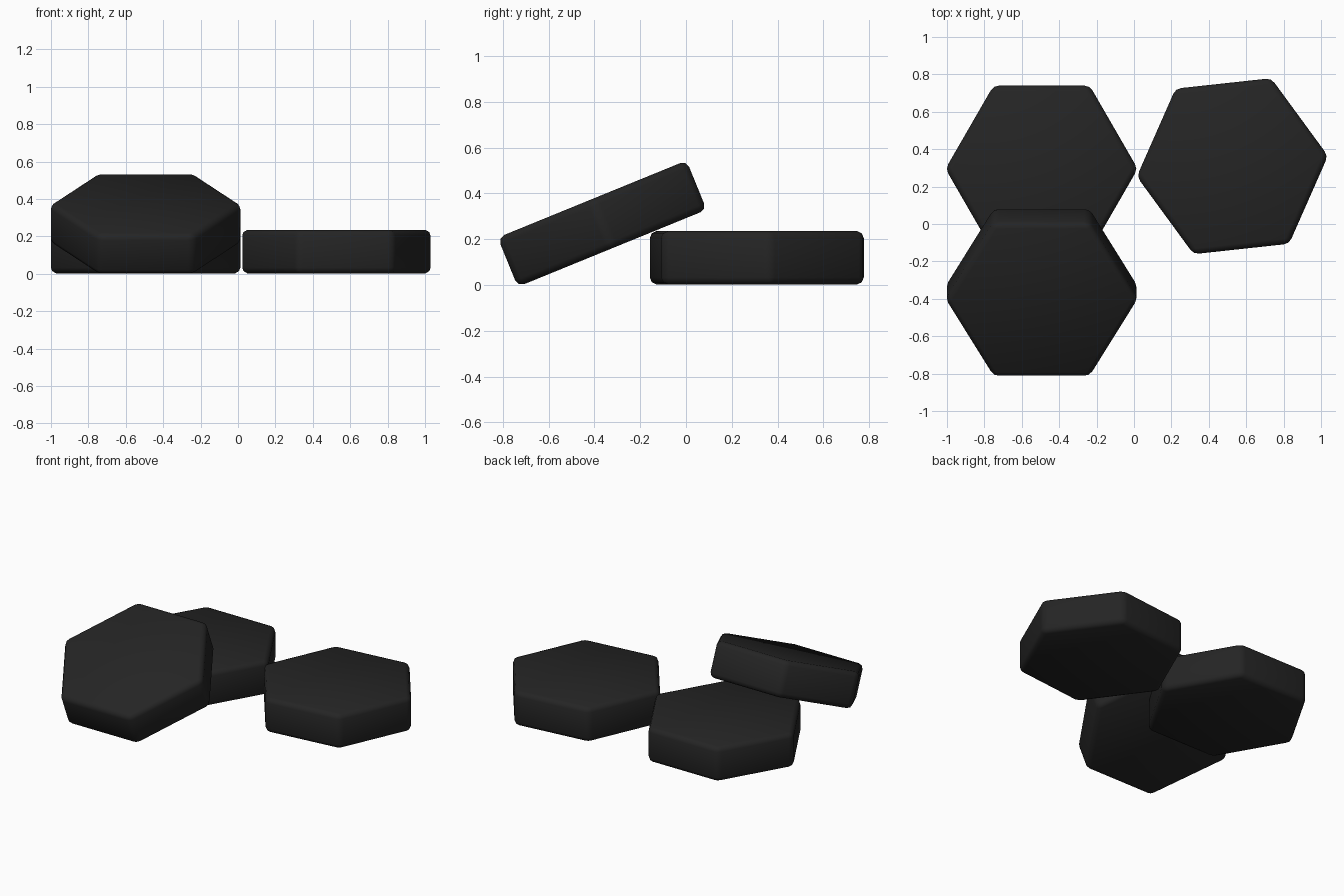
import bpy
import bmesh
import math

if "Cube" in bpy.data.objects:
    bpy.data.objects.remove(bpy.data.objects["Cube"])

# Single near-black material
black = bpy.data.materials.new("matte black")
black.diffuse_color = (0.018, 0.018, 0.018, 1.0)
black.use_nodes = True
black.node_tree.nodes["Principled BSDF"].inputs["Base Color"].default_value = black.diffuse_color

RADIUS, THICK, BEVEL = 0.514, 0.232, 0.03


def hex_tile(name, location, turn=0.0, tilt=0.0):
    """Six-sided slab with softly rounded edges."""
    bm = bmesh.new()
    ring = [bm.verts.new((RADIUS * math.cos(math.radians(60 * i)),
                          RADIUS * math.sin(math.radians(60 * i)),
                          -THICK / 2)) for i in range(6)]
    base = bm.faces.new(ring)
    top = bmesh.ops.extrude_face_region(bm, geom=[base], use_keep_orig=True)
    bmesh.ops.translate(bm, vec=(0, 0, THICK),
                        verts=[v for v in top["geom"] if isinstance(v, bmesh.types.BMVert)])
    bmesh.ops.recalc_face_normals(bm, faces=bm.faces[:])
    bmesh.ops.bevel(bm, geom=bm.edges[:], offset=BEVEL, segments=2,
                    profile=0.5, affect='EDGES')
    for f in bm.faces:
        f.smooth = True
    mesh = bpy.data.meshes.new(name)
    bm.to_mesh(mesh)
    bm.free()
    mesh.materials.append(black)
    obj = bpy.data.objects.new(name, mesh)
    obj.location = location
    obj.rotation_euler = (math.radians(tilt), 0, math.radians(turn))
    bpy.context.collection.objects.link(obj)
    return obj


# Two tiles lying flat, one leaning on the edge of the left one
hex_tile("flat_tile_left", (-0.494, 0.295, 0.119))
hex_tile("flat_tile_right", (0.526, 0.309, 0.119), turn=6.2)
hex_tile("leaning_tile", (-0.494, -0.366, 0.268), tilt=22.2)
